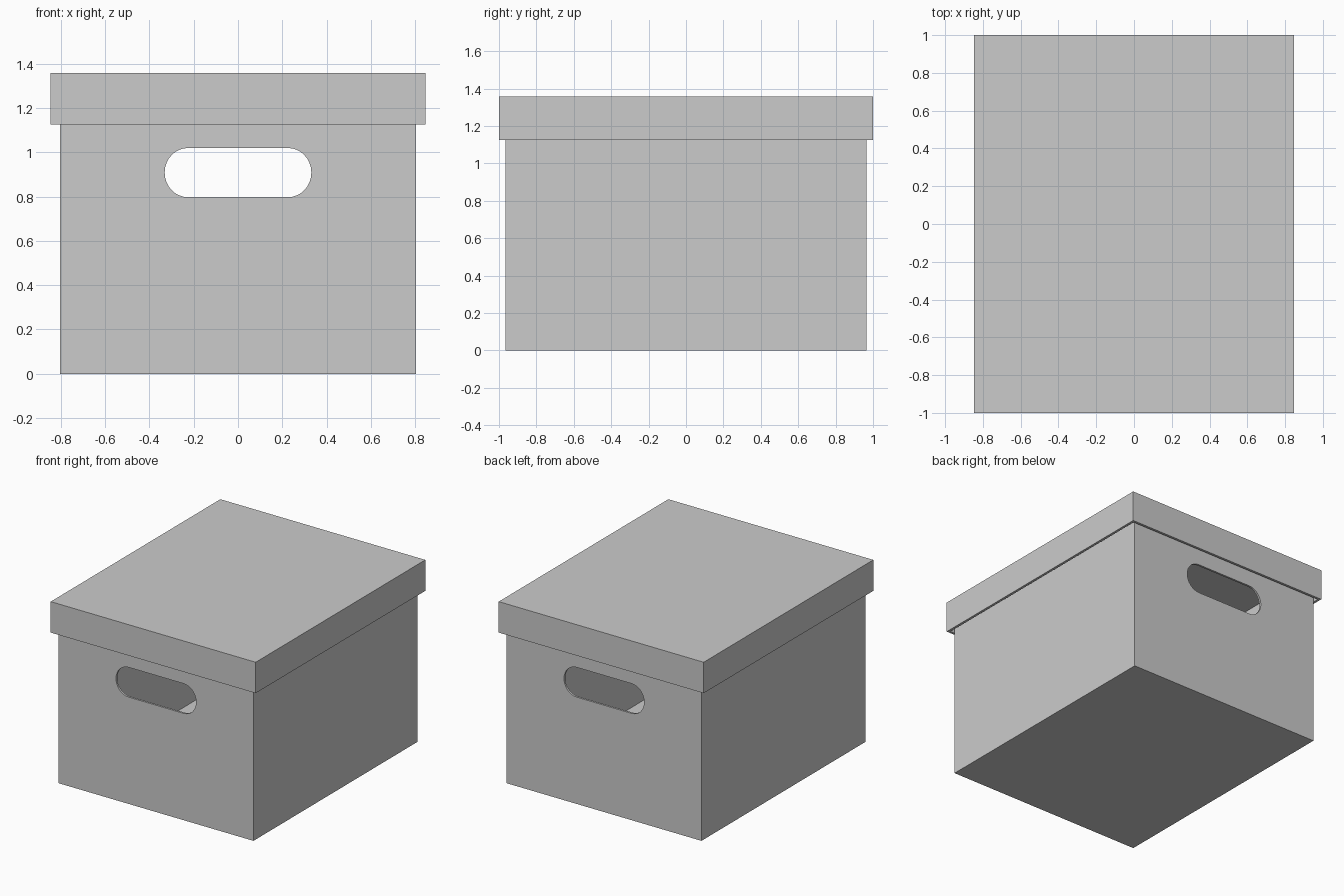
import bpy, bmesh
from math import cos, sin, pi

if "Cube" in bpy.data.objects:
    bpy.data.objects.remove(bpy.data.objects["Cube"])


def open_box(name, hx, hy, z0, z1, wall, open_side):
    """Thin-walled box missing its top (+1) or bottom (-1) face."""
    bm = bmesh.new()
    bmesh.ops.create_cube(bm, size=1)
    for v in bm.verts:
        v.co = (v.co.x * 2 * hx, v.co.y * 2 * hy, z1 if v.co.z > 0 else z0)
    bm.normal_update()
    lost = [f for f in bm.faces if f.normal.z * open_side > 0.5]
    bmesh.ops.delete(bm, geom=lost, context='FACES_ONLY')
    ob = to_object(name, bm)
    mod = ob.modifiers.new("wall", 'SOLIDIFY')
    mod.thickness = wall
    mod.offset = -1
    mod.use_even_offset = True
    return ob


def to_object(name, bm):
    mesh = bpy.data.meshes.new(name)
    bm.to_mesh(mesh)
    bm.free()
    ob = bpy.data.objects.new(name, mesh)
    bpy.context.collection.objects.link(ob)
    return ob


# Box body, open at the top under the lid
body = open_box("box_body", 0.804, 0.966, 0.0, 1.335, 0.015, 1)

# Lid, open at the bottom, overhanging the body
open_box("lid", 0.846, 1.0, 1.126, 1.357, 0.018, -1)

# Rounded slot running through front and back walls
half_w, rx, rz, zc, n = 0.331, 0.105, 0.111, 0.908, 16
bm = bmesh.new()
outline = []
for side, start in ((1, -pi / 2), (-1, pi / 2)):
    for i in range(n + 1):
        a = start + pi * i / n
        outline.append(bm.verts.new((side * (half_w - rx) + rx * cos(a), -1.2, zc + rz * sin(a))))
face = bm.faces.new(outline)
ext = bmesh.ops.extrude_face_region(bm, geom=[face])
bmesh.ops.translate(bm, vec=(0, 2.4, 0), verts=[g for g in ext["geom"] if isinstance(g, bmesh.types.BMVert)])
bmesh.ops.recalc_face_normals(bm, faces=bm.faces)
cutter = to_object("handle_cutter", bm)
cutter.hide_render = True
cutter.hide_set(True)

# Cut the hand holes
cut = body.modifiers.new("hand_holes", 'BOOLEAN')
cut.operation = 'DIFFERENCE'
cut.solver = 'EXACT'
cut.object = cutter
